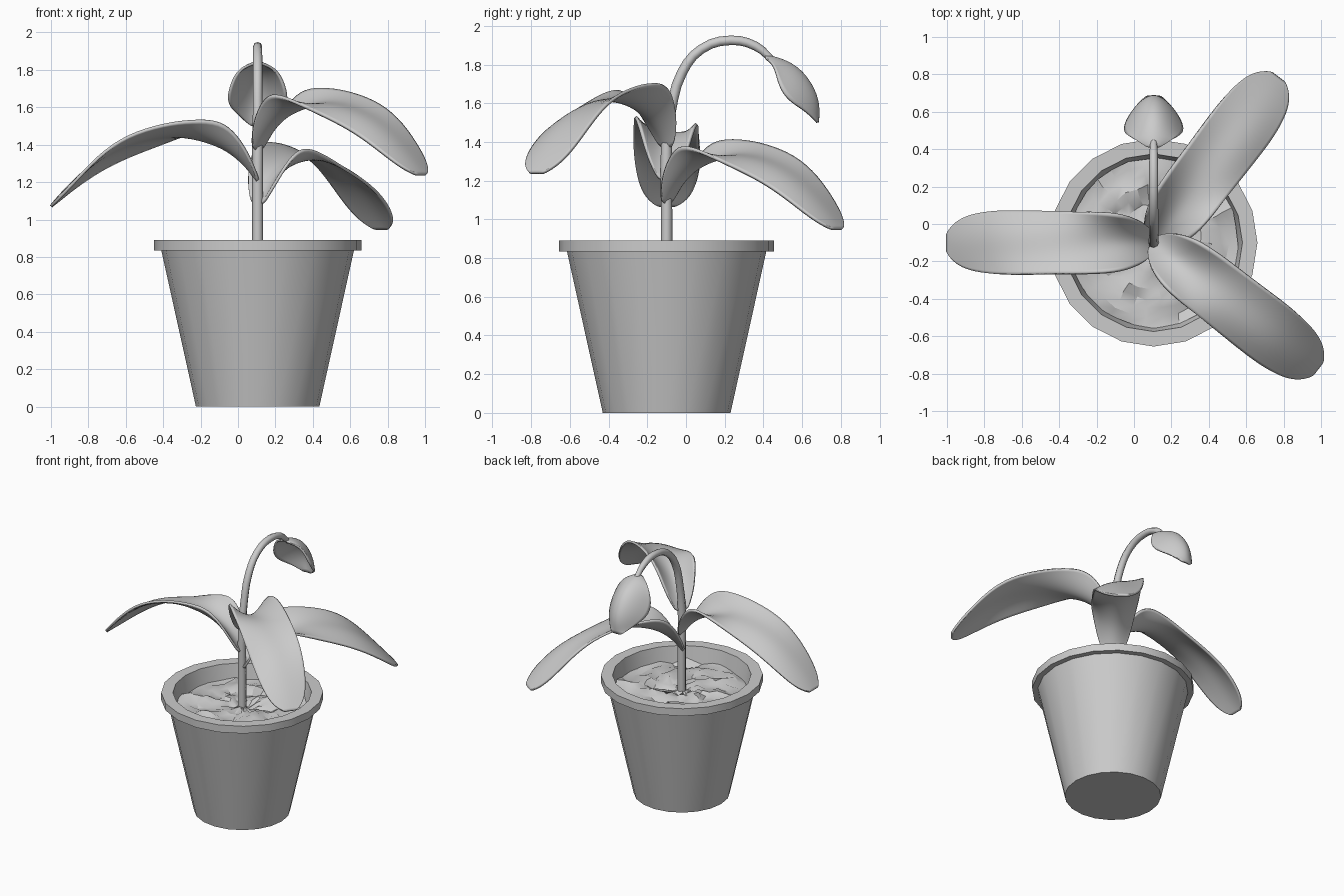
import bpy, bmesh, math, random
from mathutils import Vector, noise

if "Cube" in bpy.data.objects:
    bpy.data.objects.remove(bpy.data.objects["Cube"])

random.seed(4)
CX, CY = 0.105, -0.10      # axis of pot and stem


def make_object(name, verts, faces, angle=35):
    me = bpy.data.meshes.new(name)
    me.from_pydata(verts, [], faces)
    bm = bmesh.new()
    bm.from_mesh(me)
    bmesh.ops.recalc_face_normals(bm, faces=bm.faces)
    bm.to_mesh(me)
    bm.free()
    ob = bpy.data.objects.new(name, me)
    bpy.context.collection.objects.link(ob)
    bpy.ops.object.select_all(action='DESELECT')
    ob.select_set(True)
    bpy.context.view_layer.objects.active = ob
    bpy.ops.object.shade_smooth_by_angle(angle=math.radians(angle))
    return ob


def rings(profile, sides, jitter=None):
    """Rings of points around the plant axis, joined by quads."""
    verts, faces = [], []
    for i, (r, z) in enumerate(profile):
        for k in range(sides):
            a = 2 * math.pi * k / sides
            p = Vector((CX + r * math.cos(a), CY + r * math.sin(a), z))
            verts.append(jitter(p) if jitter else p)
            if i:
                b, n = (i - 1) * sides, (k + 1) % sides
                faces.append((b + k, b + n, b + sides + n, b + sides + k))
    return verts, faces


def blade(name, origin, angle, rows, thick):
    """Leaf surface; row = along, height, half width, left lift, right lift, edge pull."""
    across = [-1, -0.67, -0.33, 0, 0.33, 0.67, 1]
    d = Vector((math.cos(angle), math.sin(angle), 0))
    left = Vector((-d.y, d.x, 0))
    verts, faces = [], []
    for i, (r, z, half, lift_l, lift_r, pull) in enumerate(rows):
        for j, v in enumerate(across):
            bend = abs(v) ** 1.8
            lift = (lift_l if v > 0 else lift_r) * bend
            verts.append(Vector(origin) + d * (r + pull * bend)
                         + left * half * v + Vector((0, 0, z + lift)))
            if i and j:
                a = i * 7 + j
                faces.append((a - 8, a - 7, a, a - 1))
    ob = make_object(name, verts, faces, 60)
    sub = ob.modifiers.new("smooth", 'SUBSURF')
    sub.levels = sub.render_levels = 2
    sol = ob.modifiers.new("thickness", 'SOLIDIFY')
    sol.thickness = thick
    sol.offset = 0
    return ob


# Pot: tapered wall, square rim, inner wall and closed base
pot_profile = [(0.33, 0), (0.515, 0.835), (0.555, 0.835), (0.555, 0.89),
               (0.475, 0.89), (0.445, 0.72)]
v, f = rings(pot_profile, 20)
f.append(tuple(range(20)))
make_object("pot", v, f)


# Soil: lumpy disc
def lumps(p):
    p = p + Vector((random.uniform(-1, 1), random.uniform(-1, 1), 0)) * 0.008
    p.z += 0.045 * noise.noise(Vector((p.x * 9, p.y * 9, 2.0)))
    p.z += random.uniform(-0.012, 0.012)
    return p


v, f = rings([(0.455 - 0.05 * i, 0.785) for i in range(9)], 30, lumps)
v.append(Vector((CX, CY, 0.785)))
f += [(240 + k, 240 + (k + 1) % 30, 270) for k in range(30)]
make_object("soil", v, f, 30)

# Stem: upright, arching over to the back
path = [(-0.10, 0.70, 1), (-0.10, 1.05, 1), (-0.10, 1.38, 1), (-0.078, 1.56, 0.9),
        (-0.02, 1.76, 0.9), (0.08, 1.88, 0.85), (0.23, 1.925, 0.85),
        (0.36, 1.895, 0.8), (0.45, 1.82, 0.6)]
cu = bpy.data.curves.new("stem", 'CURVE')
cu.dimensions = '3D'
cu.bevel_depth = 0.029
cu.bevel_resolution = 2
cu.use_fill_caps = True
sp = cu.splines.new('BEZIER')
sp.bezier_points.add(len(path) - 1)
sp.resolution_u = 3
for bp, (y, z, rad) in zip(sp.bezier_points, path):
    bp.co = (CX, y, z)
    bp.radius = rad
    bp.handle_left_type = bp.handle_right_type = 'AUTO'
stem = bpy.data.objects.new("stem", cu)
bpy.context.collection.objects.link(stem)
bpy.ops.object.select_all(action='DESELECT')
stem.select_set(True)
bpy.context.view_layer.objects.active = stem
bpy.ops.object.convert(target='MESH')

# Three leaves: trough at the stem, twisting into a drooping tip
leaf_rows = [
    (0.00, 0.00, 0.05, 0.02, 0.02, 0),
    (0.04, 0.06, 0.10, 0.07, 0.07, 0),
    (0.11, 0.13, 0.13, 0.12, 0.11, 0),
    (0.20, 0.19, 0.155, 0.14, 0.12, 0),
    (0.35, 0.24, 0.165, 0.09, 0.03, 0),
    (0.50, 0.255, 0.165, 0.055, -0.045, 0),
    (0.70, 0.205, 0.17, 0.045, -0.07, 0),
    (0.85, 0.125, 0.17, 0.015, -0.065, 0),
    (0.98, 0.01, 0.15, -0.01, -0.04, 0),
    (1.06, -0.075, 0.11, -0.01, -0.02, 0),
    (1.105, -0.13, 0.05, 0, 0, 0),
]
for name, angle, base in (("left_leaf", 180, 1.20), ("front_leaf", -37.5, 1.37),
                          ("back_leaf", 53, 1.08)):
    blade(name, (CX, CY, base), math.radians(angle), leaf_rows, 0.016)

# Hanging bud: hooded petal at the end of the stem
bud_rows = [
    (0.41, 1.84, 0.03, -0.01, -0.01, 0),
    (0.46, 1.84, 0.11, -0.04, -0.04, 0),
    (0.58, 1.795, 0.155, -0.11, -0.11, -0.10),
    (0.655, 1.70, 0.155, -0.09, -0.09, -0.12),
    (0.69, 1.60, 0.10, -0.04, -0.04, -0.07),
    (0.68, 1.50, 0.04, 0, 0, 0),
]
blade("bud", (CX, 0, 0), math.pi / 2, bud_rows, 0.014)
